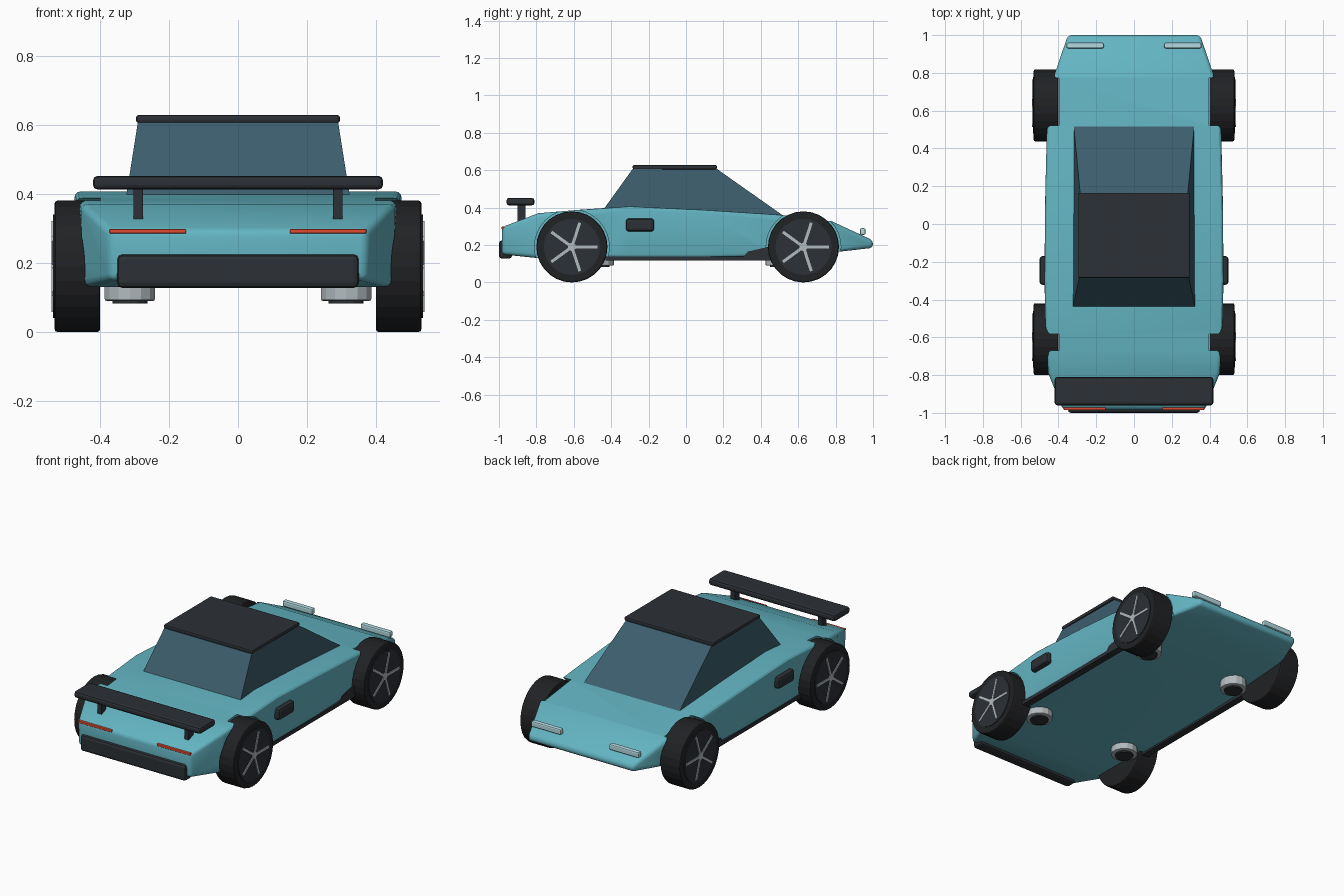
import bpy, bmesh
from math import pi, cos, sin, radians
from mathutils import Matrix

if "Cube" in bpy.data.objects:
    bpy.data.objects.remove(bpy.data.objects["Cube"])


def mat(name, rgb):
    m = bpy.data.materials.new(name)
    m.diffuse_color = (*rgb, 1)
    m.use_nodes = True
    m.node_tree.nodes["Principled BSDF"].inputs["Base Color"].default_value = m.diffuse_color
    return m


TEAL = mat("teal", (.125, .46, .54))
DARK = mat("dark", (.025, .03, .036))
RUBBER = mat("rubber", (.015, .016, .018))
GLASS = mat("glass", (.045, .11, .15))
METAL = mat("metal", (.45, .5, .52))
LAMP = mat("lamp", (.45, .7, .75))
RED = mat("red", (.75, .07, .03))


def finish(bm, name, material, bevel=0, segments=2):
    bmesh.ops.recalc_face_normals(bm, faces=bm.faces)
    me = bpy.data.meshes.new(name)
    bm.to_mesh(me)
    bm.free()
    ob = bpy.data.objects.new(name, me)
    bpy.context.collection.objects.link(ob)
    me.materials.append(material)
    if bevel:
        b = ob.modifiers.new("bevel", 'BEVEL')
        b.width, b.segments = bevel, segments
        b.limit_method = 'ANGLE'
        b.angle_limit = radians(35)
    return ob


def box(name, x, y, z, material, bevel=0):
    bm = bmesh.new()
    bmesh.ops.create_cube(bm, size=1)
    for v in bm.verts:
        for i, (a, b) in enumerate((x, y, z)):
            v.co[i] = a if v.co[i] < 0 else b
    return finish(bm, name, material, bevel)


def loft(name, rings, material, bevel=0):
    bm = bmesh.new()
    vr = [[bm.verts.new(p) for p in r] for r in rings]
    n = len(vr[0])
    for a, b in zip(vr, vr[1:]):
        for i in range(n):
            j = (i + 1) % n
            bm.faces.new((a[i], a[j], b[j], b[i]))
    bm.faces.new(vr[0])
    bm.faces.new(vr[-1])
    return finish(bm, name, material, bevel, 3)


def disc(name, centre, r1, r2, depth, sides, axis, material, bevel=0):
    bm = bmesh.new()
    rot = Matrix.Rotation(pi / 2, 4, 'Y') if axis == 'X' else Matrix()
    bmesh.ops.create_cone(bm, cap_ends=True, segments=sides, radius1=r1, radius2=r2,
                          depth=depth, matrix=Matrix.Translation(centre) @ rot)
    return finish(bm, name, material, bevel)


def span(s, a, b):
    return tuple(sorted((s * a, s * b)))


# Body shell: y, half width at bottom and top, bottom z, top z
sections = [(-.985, .37, .375, .15, .295), (-.79, .45, .455, .13, .37),
            (-.55, .455, .47, .13, .39), (-.3, .46, .475, .13, .407),
            (.1, .46, .472, .13, .388), (.5, .455, .462, .14, .362),
            (.78, .425, .425, .16, .327), (1.0, .35, .35, .185, .225)]
body = loft("body", [[(-b, y, z0), (b, y, z0), (t, y, z1), (-t, y, z1)]
                     for y, b, t, z0, z1 in sections], TEAL, .022)

WHEELS = {"rear": -.61, "front": .628}

# Wheel wells cut from the body
cutters = []
for end, y in WHEELS.items():
    for s in (-1, 1):
        c = disc("well_cutter", (s * .498, y, .19), .2, .2, .2, 32, 'X', DARK)
        c.hide_render = True
        cutters.append(c)
        m = body.modifiers.new("well", 'BOOLEAN')
        m.operation, m.object, m.solver = 'DIFFERENCE', c, 'EXACT'
bpy.context.view_layer.objects.active = body
body.select_set(True)
for m in list(body.modifiers):
    bpy.ops.object.modifier_apply(modifier=m.name)
for c in cutters:
    bpy.data.objects.remove(c)
bpy.ops.object.shade_smooth_by_angle(angle=radians(30))
body.select_set(False)

# Wheels with five spokes
for end, y in WHEELS.items():
    for s, side in ((-1, "left"), (1, "right")):
        tag = f"{end}_{side}"
        disc("tire_" + tag, (s * .465, y, .19), .19, .19, .132, 28, 'X', RUBBER, .008)
        disc("rim_" + tag, (s * .5, y, .19), .15, .15, .07, 28, 'X', DARK)
        disc("hub_" + tag, (s * .532, y, .19), .022, .022, .016, 12, 'X', METAL)
        bm = bmesh.new()
        for k in range(5):
            a = 2 * pi * k / 5
            d = Matrix.Translation((s * .533, y, .19)) @ Matrix.Rotation(a, 4, 'X')
            bmesh.ops.create_cube(bm, size=1, matrix=d @ Matrix.Translation((0, .068, 0))
                                  @ Matrix.Diagonal((.014, .136, .016, 1)))
        finish(bm, "spokes_" + tag, METAL)

# Cabin glass and roof
bm = bmesh.new()
base = [(-.325, -.445, .385), (.325, -.445, .385), (.32, .53, .35), (-.32, .53, .35)]
top = [(-.29, -.285, .607), (.29, -.285, .607), (.285, .165, .607), (-.285, .165, .607)]
bm.free()
loft("cabin_glass", [base, top], GLASS)
box("roof", (-.295, .295), (-.285, .165), (.605, .628), DARK, .007)

# Rear wing and bumper
box("wing", (-.42, .42), (-.96, -.81), (.412, .452), DARK, .014)
box("rear_bumper", (-.35, .35), (-1.0, -.93), (.127, .225), DARK, .016)

# Mirrored details
for s, side in ((-1, "left"), (1, "right")):
    box("wing_strut_" + side, span(s, .275, .303), (-.9, -.857), (.32, .42), DARK)
    box("tail_light_" + side, span(s, .15, .372), (-.986, -.95), (.285, .298), RED, .003)
    box("headlight_" + side, span(s, .16, .357), (.93, .96), (.255, .29), LAMP, .008)
    box("side_intake_" + side, span(s, .44, .5), (-.322, -.17), (.272, .342), DARK, .016)
    skirt = [(-.43, .118), (.46, .118), (.46, .195), (.33, .165), (.31, .14), (-.43, .14)]
    loft("side_skirt_" + side, [[(s * x, y, z) for y, z in skirt] for x in (.42, .463)], DARK)
    for end, y in (("rear", -.46), ("front", .5)):
        disc(f"thruster_{end}_{side}", (s * .313, y, .125), .075, .075, .07, 14, 'Z', METAL, .006)
        disc(f"thruster_core_{end}_{side}", (s * .313, y, .1), .052, .052, .036, 14, 'Z', DARK)
